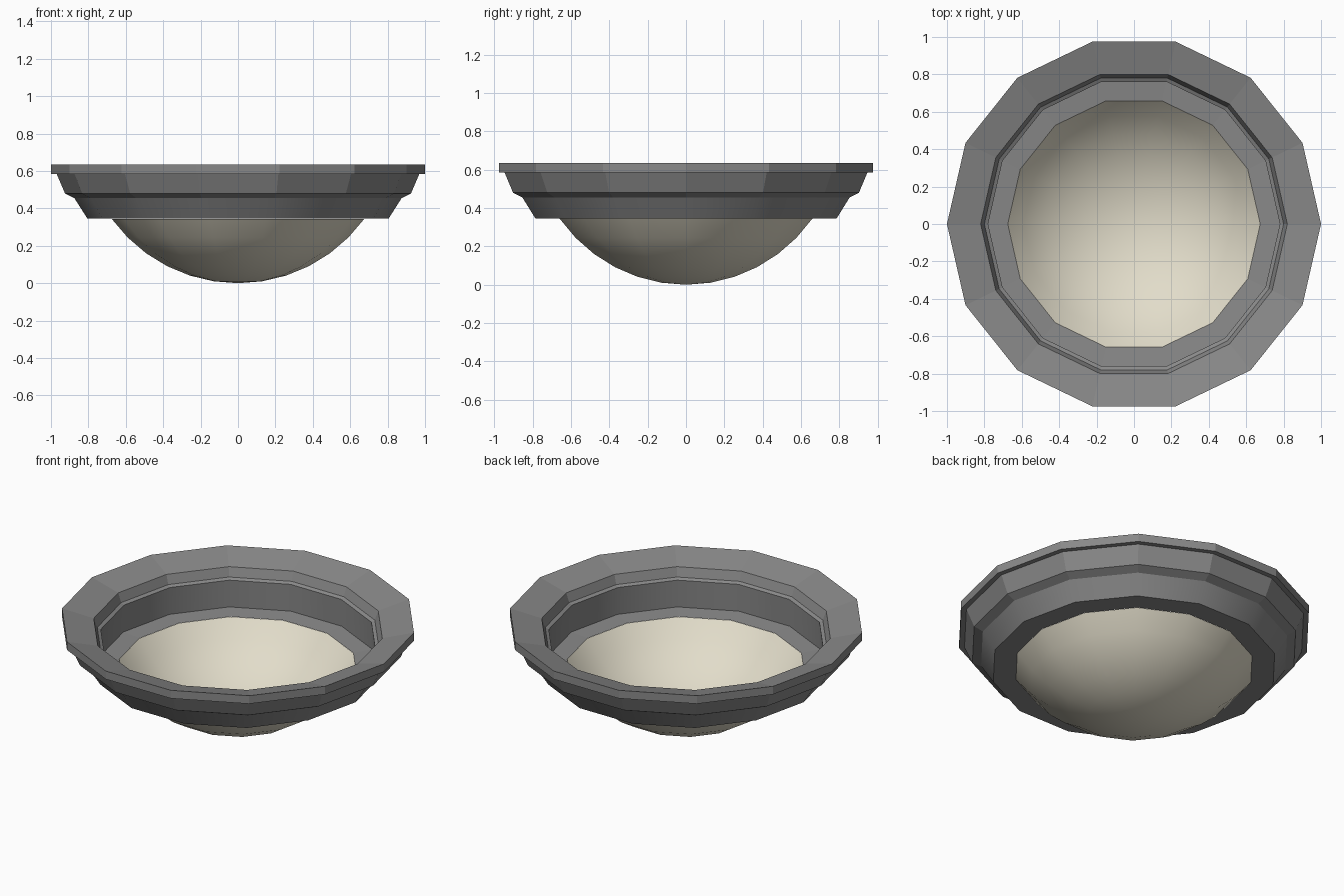
import bpy, bmesh
from math import sin, cos, pi, radians

SIDES = 14

cube = bpy.data.objects.get("Cube")
if cube:
    bpy.data.objects.remove(cube)


def material(name, rgb):
    m = bpy.data.materials.new(name)
    m.use_nodes = True
    color = (*rgb, 1)
    m.diffuse_color = color
    m.node_tree.nodes["Principled BSDF"].inputs["Base Color"].default_value = color
    return m


def lathe(name, profile, mat, smooth_bands, closed=False):
    """Turn a (radius, height) profile around z; listed bands are smooth."""
    bm = bmesh.new()
    rings = []
    for r, z in profile:
        if r == 0:
            rings.append([bm.verts.new((0, 0, z))] * SIDES)
        else:
            rings.append([bm.verts.new((r * cos(2 * pi * i / SIDES),
                                        r * sin(2 * pi * i / SIDES), z))
                          for i in range(SIDES)])
    bands = len(rings) if closed else len(rings) - 1
    for b in range(bands):
        low, high = rings[b], rings[(b + 1) % len(rings)]
        for i in range(SIDES):
            j = (i + 1) % SIDES
            corners = list(dict.fromkeys((low[i], low[j], high[j], high[i])))
            face = bm.faces.new(corners)
            face.smooth = b in smooth_bands
    bm.normal_update()
    # Keep creases between bands sharp
    for e in bm.edges:
        if len(e.link_faces) == 2 and e.calc_face_angle(0) > radians(30):
            e.smooth = False
    mesh = bpy.data.meshes.new(name)
    bm.to_mesh(mesh)
    bm.free()
    mesh.materials.append(mat)
    obj = bpy.data.objects.new(name, mesh)
    bpy.context.collection.objects.link(obj)
    return obj


grey = material("grey metal", (0.25, 0.25, 0.25))
cream = material("cream glass", (0.76, 0.72, 0.59))

# Stepped frame: underside, outer steps, sloped rim, inner steps
frame_profile = [
    (0.675, 0.345), (0.805, 0.345), (0.875, 0.455), (0.925, 0.48),
    (0.97, 0.585), (1.0, 0.585), (1.0, 0.635),
    (0.82, 0.587), (0.80, 0.532), (0.78, 0.522), (0.785, 0.354),
]
lathe("frame", frame_profile, grey, {1, 9}, closed=True)

# Shallow glass bowl: a spherical cap in six rings
RADIUS, RINGS = 0.835, 6
bowl_profile = [(RADIUS * sin(radians(9 * k)), RADIUS * (1 - cos(radians(9 * k))))
                for k in range(RINGS + 1)]
bowl_profile.reverse()
bowl_profile[-1] = (0, 0)
bowl = lathe("glass_bowl", bowl_profile, cream, set(range(RINGS)))
bowl.data.flip_normals()
